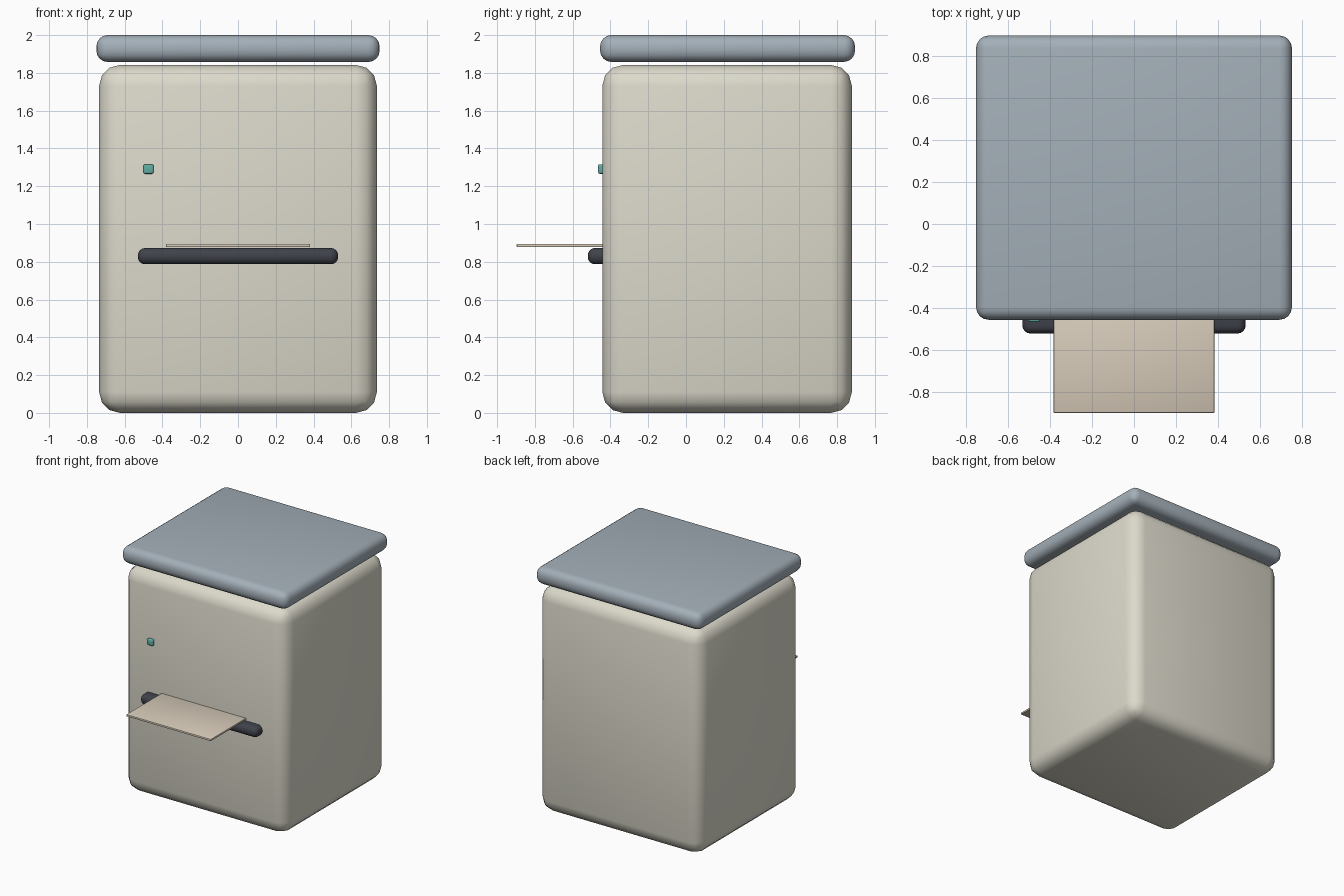
import bpy

if "Cube" in bpy.data.objects:
    bpy.data.objects.remove(bpy.data.objects["Cube"])


def material(name, rgb):
    m = bpy.data.materials.new(name)
    m.diffuse_color = (*rgb, 1.0)
    m.use_nodes = True
    m.node_tree.nodes["Principled BSDF"].inputs["Base Color"].default_value = m.diffuse_color
    return m


def rounded_box(name, lo, hi, radius, segments, mat):
    """Box between two corners with rounded edges."""
    bpy.ops.mesh.primitive_cube_add(
        size=1, location=[(a + b) / 2 for a, b in zip(lo, hi)])
    ob = bpy.context.object
    ob.name = name
    ob.scale = [b - a for a, b in zip(lo, hi)]
    bpy.ops.object.transform_apply(location=False, rotation=False, scale=True)
    bev = ob.modifiers.new("rounding", 'BEVEL')
    bev.width = radius
    bev.segments = segments
    bpy.ops.object.modifier_apply(modifier=bev.name)
    bpy.ops.object.shade_smooth_by_angle()
    ob.data.materials.append(mat)
    return ob


cream = material("cream_casing", (0.72, 0.70, 0.60))
blue_grey = material("blue_grey_lid", (0.37, 0.43, 0.48))
dark = material("dark_slot", (0.05, 0.055, 0.07))
paper = material("paper", (0.68, 0.60, 0.49))
teal = material("teal_light", (0.12, 0.42, 0.37))

# main casing and the lid floating just above it
rounded_box("body", (-0.735, -0.443, 0), (0.735, 0.878, 1.842), 0.11, 3, cream)
rounded_box("lid", (-0.75, -0.455, 1.858), (0.75, 0.895, 2.0), 0.06, 4, blue_grey)

# output slot with the sheet resting on it
rounded_box("output_slot", (-0.53, -0.52, 0.787), (0.53, -0.37, 0.873), 0.038, 4, dark)
rounded_box("paper_sheet", (-0.382, -0.897, 0.878), (0.382, -0.40, 0.894), 0.004, 2, paper)

# status light on the front
rounded_box("status_light", (-0.5, -0.465, 1.266), (-0.447, -0.43, 1.316), 0.008, 3, teal)
